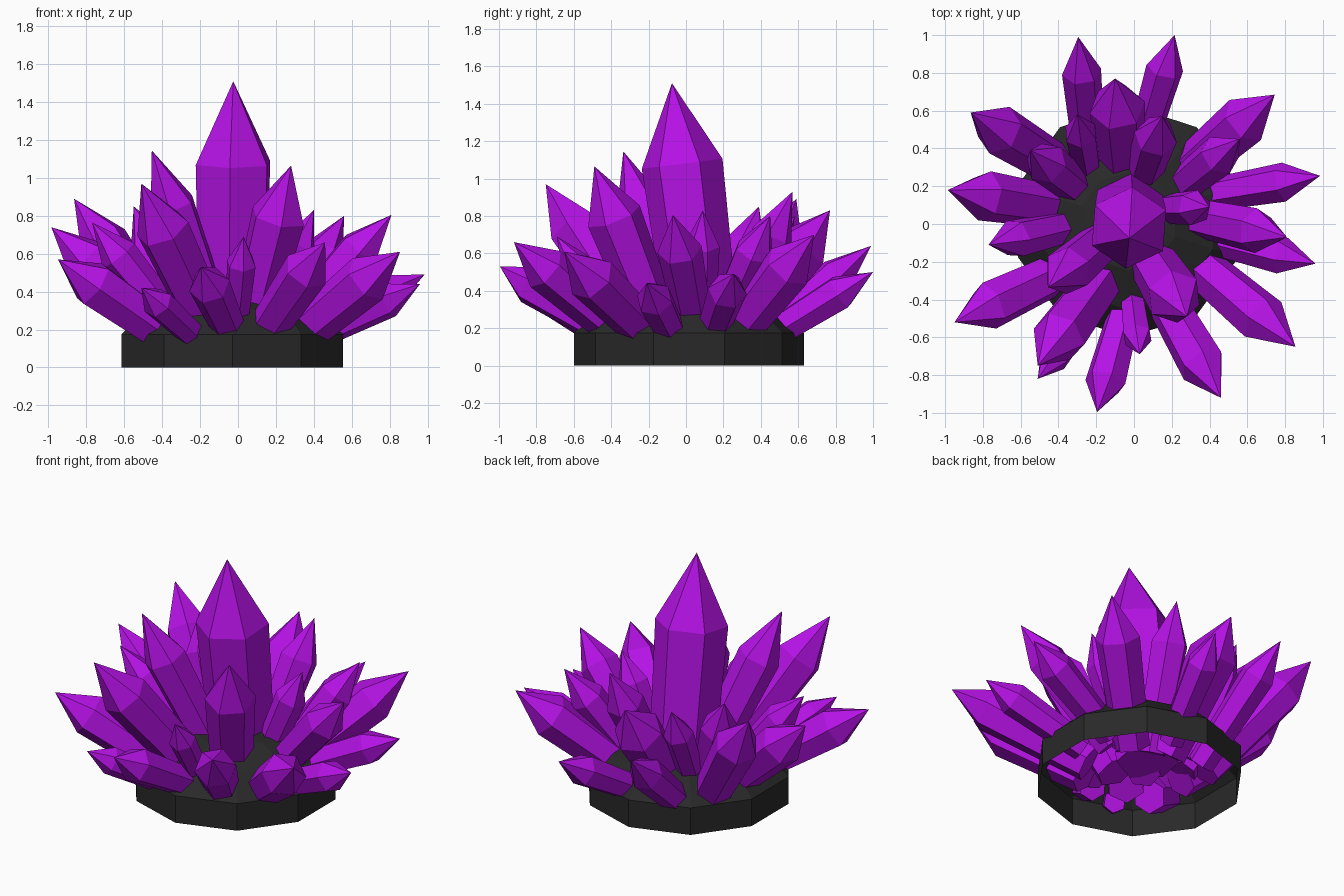
import bpy, bmesh, math, random
from mathutils import Vector

random.seed(4)


def material(name, color):
    m = bpy.data.materials.new(name)
    m.diffuse_color = color
    return m


def add_object(name, bm, mat):
    me = bpy.data.meshes.new(name)
    bm.to_mesh(me)
    bm.free()
    ob = bpy.data.objects.new(name, me)
    me.materials.append(mat)
    bpy.context.collection.objects.link(ob)
    return ob


def bridge(bm, a, b):
    n = len(a)
    for i in range(n):
        j = (i + 1) % n
        bm.faces.new((a[i], a[j], b[j], b[i]))


def fan(bm, ring, apex):
    for i in range(len(ring)):
        bm.faces.new((ring[i], ring[(i + 1) % len(ring)], apex))


def crystal(name, base, tip, r, roll=None, shoulder=0.72, taper=0.8, sink=0.0):
    """Six-sided crystal: narrow butt, wider shoulder, pointed tip."""
    base, tip = Vector(base), Vector(tip)
    base -= (tip - base).normalized() * sink
    axis = tip - base
    q = axis.to_track_quat('Z', 'Y')
    roll = random.uniform(0, math.pi / 3) if roll is None else roll
    bm = bmesh.new()

    def ring(t, rad):
        return [bm.verts.new(base + axis * t + q @ Vector(
            (rad * math.cos(roll + k * math.pi / 3), rad * math.sin(roll + k * math.pi / 3), 0)))
            for k in range(6)]

    low, high = ring(0, r * taper), ring(shoulder, r)
    bridge(bm, low, high)
    fan(bm, high, bm.verts.new(tip))
    bm.faces.new(low[::-1])
    return add_object(name, bm, purple)


purple = material("purple_crystal", (0.46, 0.006, 0.78, 1))
stone = material("dark_stone", (0.022, 0.022, 0.022, 1))

# Ten-sided rock base, a shell that is open underneath
bm = bmesh.new()
rings = []
for r, z in [(0.615, 0), (0.615, 0.175), (0.47, 0.305), (0.26, 0.385)]:
    rings.append([bm.verts.new((-0.03 + r * math.cos(math.radians(36 * k - 90)),
                                0.015 + r * math.sin(math.radians(36 * k - 90)), z))
                  for k in range(10)])
for a, b in zip(rings, rings[1:]):
    bridge(bm, a, b)
fan(bm, rings[-1], bm.verts.new((-0.03, 0.015, 0.41)))
add_object("rock_base", bm, stone)

# Large central crystal
crystal("central_crystal", (-0.03, 0.10, 0.12), (-0.025, -0.075, 1.51), 0.218,
        roll=math.radians(24), shoulder=0.69, taper=0.88)

# Upper crystals leaning out around the centre: base, tip, radius
upper = [
    ((-0.10, -0.03, 0.15), (-0.455, -0.335, 1.145), 0.13),
    ((0.05, -0.13, 0.15), (0.28, -0.49, 1.065), 0.15),
    ((-0.12, -0.22, 0.15), (-0.51, -0.75, 0.97), 0.145),
    ((-0.06, 0.25, 0.15), (-0.10, 0.77, 0.83), 0.15),
    ((0.03, 0.20, 0.15), (0.15, 0.57, 0.93), 0.115),
    ((-0.24, 0.25, 0.18), (-0.30, 0.58, 0.80), 0.09),
    ((-0.26, 0.16, 0.15), (-0.55, 0.39, 0.85), 0.115),
    ((0.20, 0.16, 0.15), (0.56, 0.45, 0.80), 0.11),
    ((0.13, 0.08, 0.20), (0.40, 0.09, 0.83), 0.095),
    ((0.25, 0.05, 0.18), (0.81, -0.07, 0.805), 0.12),
    ((-0.01, -0.38, 0.22), (0.03, -0.69, 0.69), 0.08),
    ((-0.30, 0.00, 0.18), (-0.77, -0.11, 0.765), 0.105),
    ((-0.34, 0.27, 0.12), (-0.865, 0.59, 0.89), 0.135),
]
for i, c in enumerate(upper):
    crystal(f"upper_crystal_{i + 1}", *c, sink=0.04)

# Outer crystals spreading over the rim
outer = [
    ((-0.24, 0.40, 0.13), (-0.295, 0.99, 0.64), 0.105),
    ((0.05, 0.45, 0.16), (0.215, 1.00, 0.50), 0.10),
    ((0.24, 0.25, 0.15), (0.745, 0.685, 0.70), 0.135),
    ((0.38, 0.15, 0.20), (0.985, 0.255, 0.49), 0.105),
    ((0.42, -0.08, 0.18), (0.96, -0.21, 0.44), 0.10),
    ((0.30, -0.18, 0.15), (0.855, -0.65, 0.61), 0.135),
    ((0.15, -0.38, 0.20), (0.46, -0.92, 0.66), 0.125),
    ((-0.06, -0.50, 0.23), (-0.195, -0.995, 0.53), 0.11),
    ((-0.25, -0.48, 0.18), (-0.51, -0.82, 0.42), 0.085),
    ((-0.36, -0.24, 0.16), (-0.95, -0.52, 0.57), 0.13),
    ((-0.36, 0.08, 0.16), (-0.985, 0.18, 0.74), 0.135),
]
for i, c in enumerate(outer):
    crystal(f"outer_crystal_{i + 1}", *c, sink=0.09)
